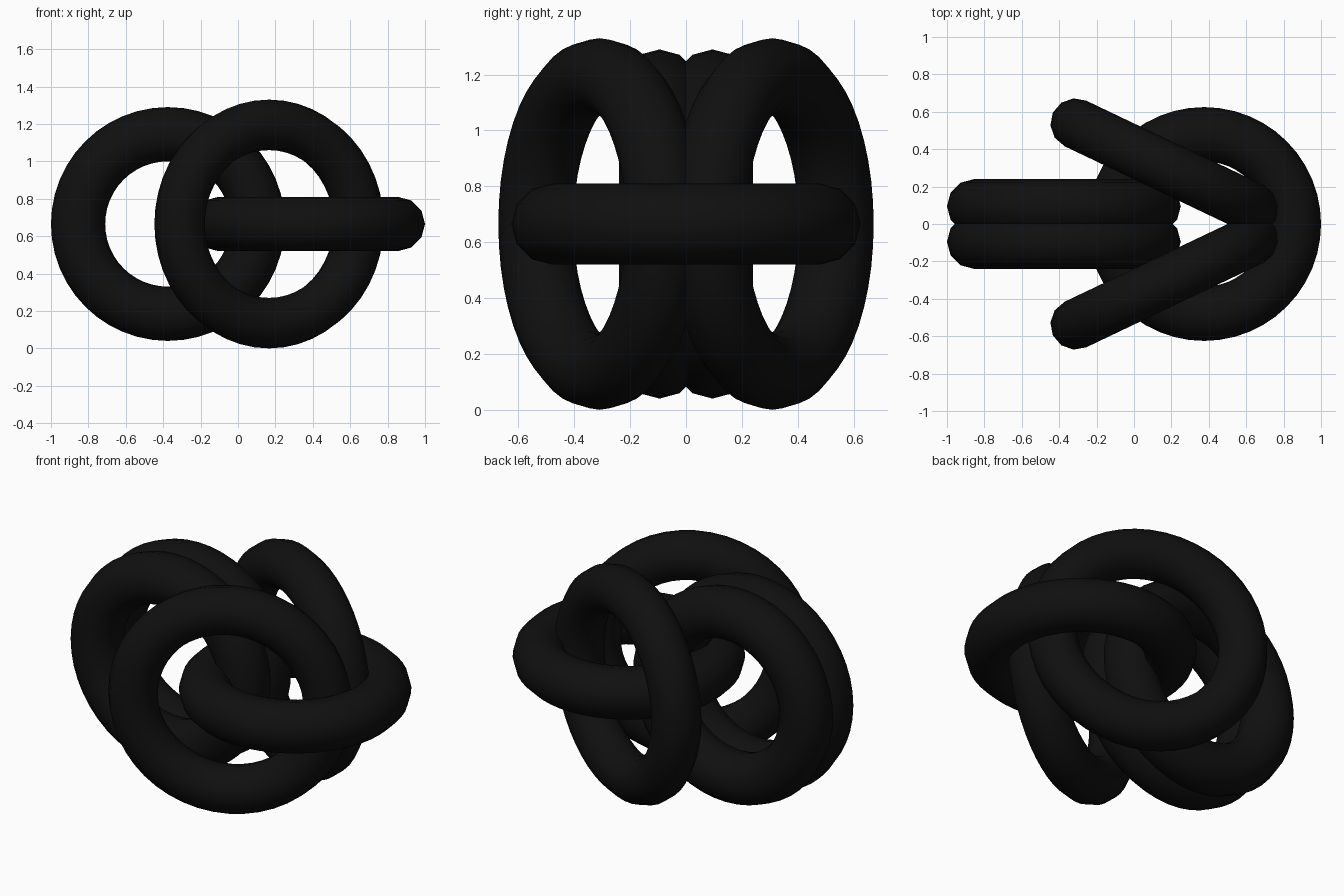
import bpy
from math import radians

if "Cube" in bpy.data.objects:
    bpy.data.objects.remove(bpy.data.objects["Cube"])

black = bpy.data.materials.new("black")
black.diffuse_color = (0.005, 0.005, 0.005, 1)
black.use_nodes = True
black.node_tree.nodes["Principled BSDF"].inputs["Base Color"].default_value = black.diffuse_color

MID = 0.665  # shared centre height


def ring(name, x, y, rot, major, minor):
    bpy.ops.mesh.primitive_torus_add(
        location=(x, y, MID), rotation=[radians(a) for a in rot],
        major_radius=major, minor_radius=minor,
        major_segments=48, minor_segments=12)
    ob = bpy.context.object
    ob.name = name
    ob.data.materials.append(black)
    bpy.ops.object.shade_smooth()


# Flat ring lying horizontally
ring("horizontal_ring", 0.375, 0, (0, 0, 0), 0.48, 0.145)

# Mirrored pairs: upright rings side by side, and splayed larger rings
for side, s in (("back", 1), ("front", -1)):
    ring("upright_ring_" + side, -0.375, s * 0.095, (90, 0, 0), 0.48, 0.145)
    ring("splayed_ring_" + side, 0.166, s * 0.309, (90, 0, -s * 25.5), 0.53, 0.135)
